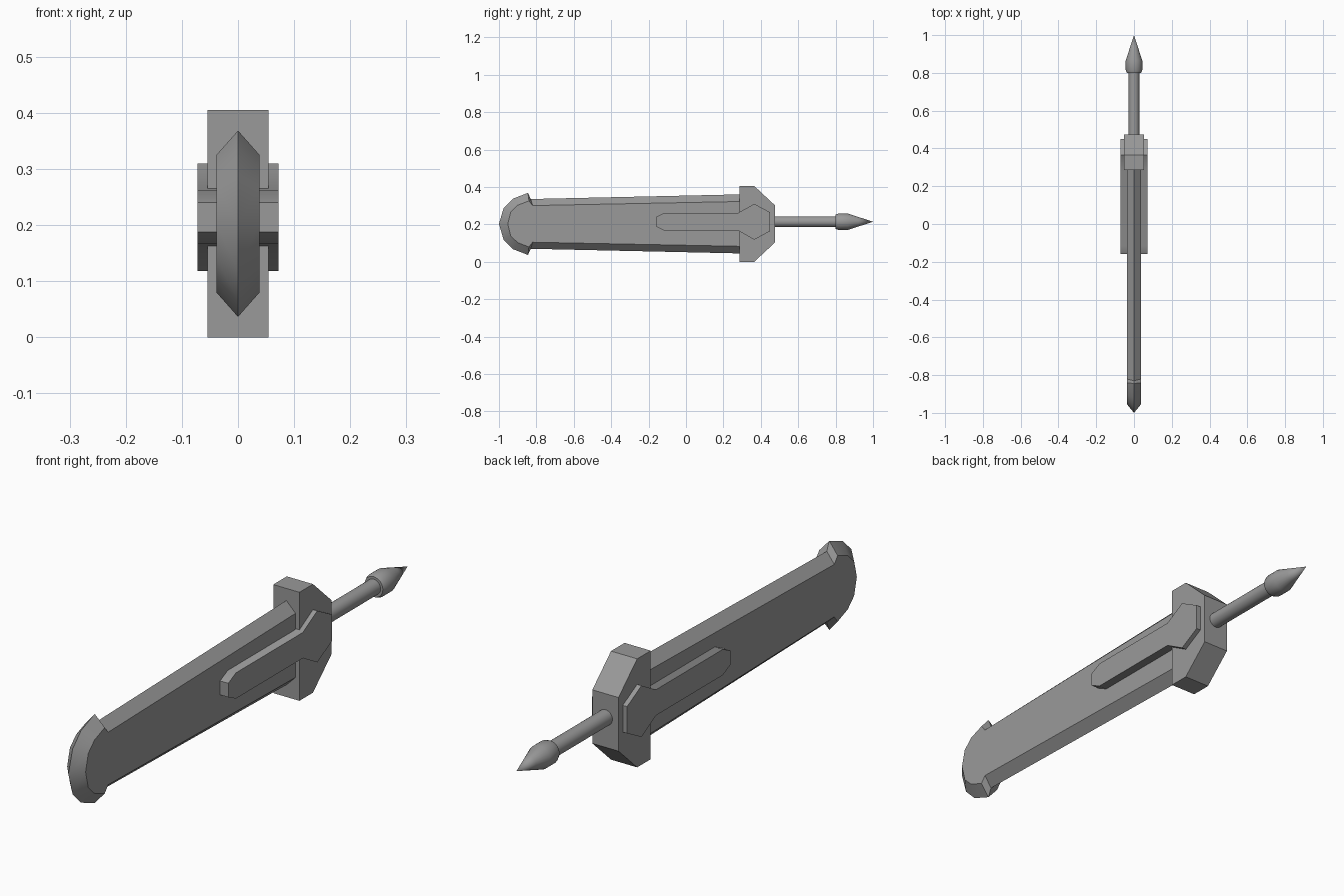
import bpy, bmesh, math
from mathutils import Matrix, Vector

cube = bpy.data.objects.get("Cube")
if cube:
    bpy.data.objects.remove(cube, do_unlink=True)

steel = bpy.data.materials.new("steel grey")
steel.use_nodes = True
GREY = (0.32, 0.32, 0.32, 1)
steel.diffuse_color = GREY
steel.node_tree.nodes["Principled BSDF"].inputs["Base Color"].default_value = GREY

MID = 0.2025   # height of the blade's centre line
AXIS = 0.214   # height of the grip's centre line


def finish(bm, name, angle=30):
    bmesh.ops.recalc_face_normals(bm, faces=bm.faces)
    mesh = bpy.data.meshes.new(name)
    bm.to_mesh(mesh)
    bm.free()
    mesh.materials.append(steel)
    ob = bpy.data.objects.new(name, mesh)
    bpy.context.collection.objects.link(ob)
    bpy.ops.object.select_all(action="DESELECT")
    ob.select_set(True)
    bpy.context.view_layer.objects.active = ob
    bpy.ops.object.shade_smooth_by_angle(angle=math.radians(angle))
    return ob


def mirrored(half):
    """Close a half outline of (y, height) by mirroring its height."""
    return half + [(y, -h) for y, h in reversed(half) if h > 0]


def loop(bm, outline, x, z):
    return [bm.verts.new((x, y, z + h)) for y, h in outline]


def bridge(bm, a, b):
    for i in range(len(a)):
        j = (i + 1) % len(a)
        bm.faces.new((a[i], a[j], b[j], b[i]))


def slab(name, half, width, z):
    """Flat plate, centred on x, with a mirrored side outline."""
    bm = bmesh.new()
    a, b = (loop(bm, mirrored(half), x, z) for x in (-width, width))
    bridge(bm, a, b)
    bm.faces.new(a)
    bm.faces.new(b)
    return finish(bm, name)


# Blade: flat sides bevelled to a central cutting edge, hooked round tip
edge = [(-1, 0), (-0.975, 0.085), (-0.925, 0.135), (-0.845, 0.166),
        (-0.83, 0.133), (0.3, 0.158)]
flat = [(-0.953, 0), (-0.937, 0.064), (-0.9, 0.1), (-0.84, 0.123),
        (-0.82, 0.098), (0.3, 0.12)]
bm = bmesh.new()
rim = loop(bm, mirrored(edge), 0, MID)
for x in (-0.038, 0.038):
    side = loop(bm, mirrored(flat), x, MID)
    bridge(bm, rim, side)
    bm.faces.new(side)
finish(bm, "blade")

# Guard and the raised plates on both sides
slab("guard", [(0.285, 0.2025), (0.365, 0.2025), (0.475, 0.1)], 0.054, MID)
slab("side_plates", [(-0.16, 0.026), (-0.115, 0.048), (0.28, 0.048),
                     (0.365, 0.096), (0.45, 0.05)], 0.072, AXIS)


# Grip and pommel: turned along the y axis
def turned(name, profile, sides=24):
    bm = bmesh.new()
    verts = [bm.verts.new((0, y, r)) for y, r in profile]
    edges = [bm.edges.new(p) for p in zip(verts, verts[1:])]
    bmesh.ops.spin(bm, geom=verts + edges, cent=(0, 0, 0), axis=(0, 1, 0),
                   angle=math.tau, steps=sides)
    bmesh.ops.remove_doubles(bm, verts=bm.verts, dist=0.0005)
    bm.transform(Matrix.Translation(Vector((0, 0, AXIS))))
    return finish(bm, name)


turned("grip", [(0.46, 0), (0.46, 0.029), (0.81, 0.029), (0.81, 0)])
turned("pommel", [(0.8, 0), (0.8, 0.038), (0.815, 0.044), (0.865, 0.044),
                  (0.92, 0.026), (1, 0)])
